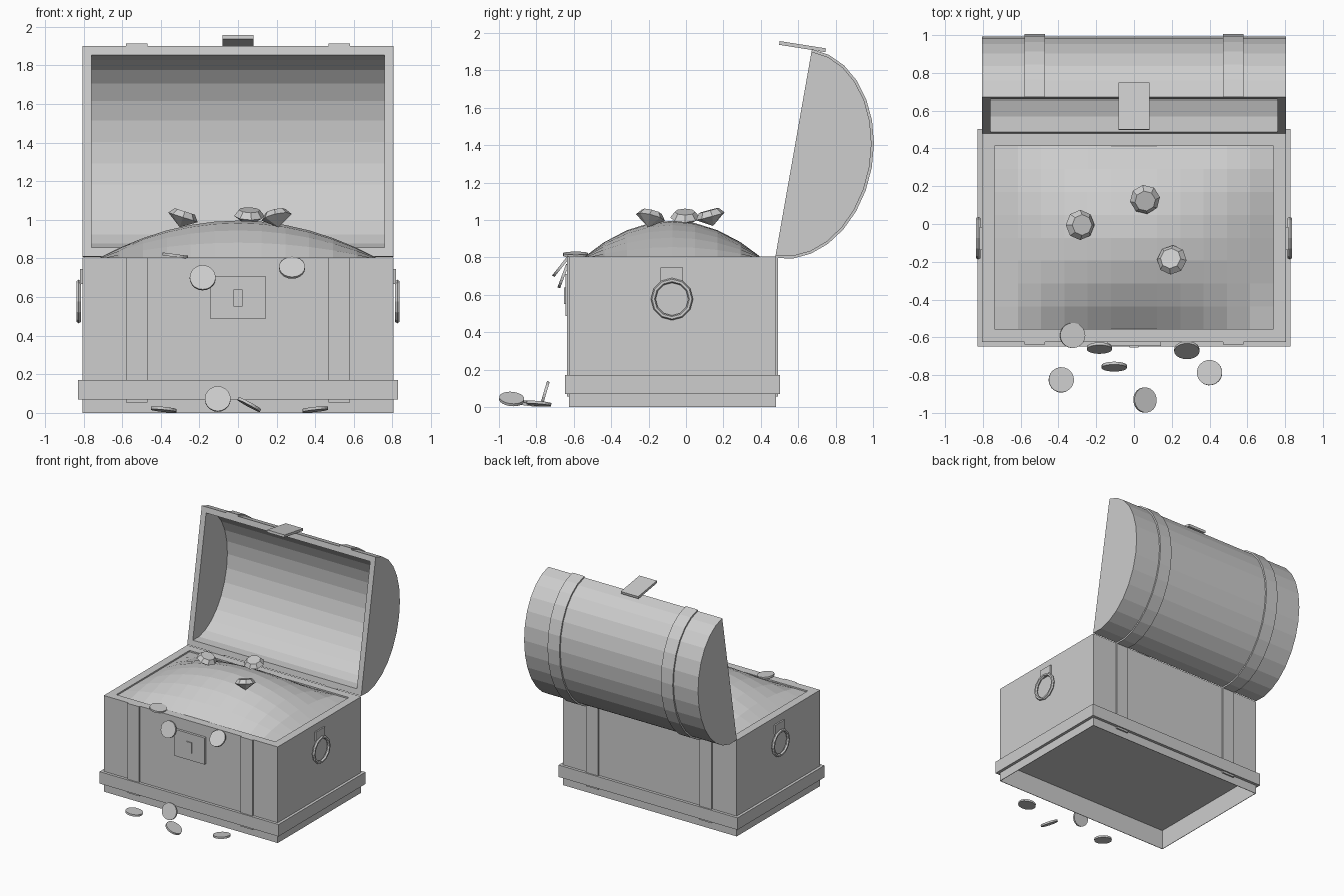
import bpy, bmesh, math
from mathutils import Vector, Matrix

if "Cube" in bpy.data.objects:
    bpy.data.objects.remove(bpy.data.objects["Cube"])

grey = bpy.data.materials.new("plain grey")
grey.use_nodes = True
grey.diffuse_color = (0.61, 0.61, 0.61, 1)
grey.node_tree.nodes["Principled BSDF"].inputs["Base Color"].default_value = grey.diffuse_color


def finish(bm, name, recalc=True):
    if recalc:
        bmesh.ops.recalc_face_normals(bm, faces=bm.faces)
    mesh = bpy.data.meshes.new(name)
    bm.to_mesh(mesh)
    bm.free()
    mesh.materials.append(grey)
    obj = bpy.data.objects.new(name, mesh)
    bpy.context.collection.objects.link(obj)
    return obj


def add_box(bm, low, high):
    low, high = Vector(low), Vector(high)
    mat = Matrix.Translation((low + high) / 2) @ Matrix.Diagonal((high - low).to_4d())
    return bmesh.ops.create_cube(bm, size=1, matrix=mat)["verts"]


def box(name, low, high):
    bm = bmesh.new()
    add_box(bm, low, high)
    return finish(bm, name)


def facing(location, normal):
    return Matrix.Translation(location) @ Vector(normal).to_track_quat("Z", "Y").to_matrix().to_4x4()


HALF, FRONT, BACK, TOP = 0.806, -0.625, 0.48, 0.805
FLOOR = 0.16

# Chest body: rim on top with a shallow well, hollow underneath
bm = bmesh.new()
add_box(bm, (-HALF, FRONT, 0), (HALF, BACK, TOP))
bm.normal_update()
for sign, rim, shift in ((1, 0.068, -0.1), (-1, 0.004, FLOOR)):
    face = next(f for f in bm.faces if f.normal.z * sign > 0.9)
    bmesh.ops.inset_region(bm, faces=[face], thickness=rim, use_even_offset=True)
    inner = bmesh.ops.extrude_face_region(bm, geom=[face])
    verts = [v for v in inner["geom"] if isinstance(v, bmesh.types.BMVert)]
    bmesh.ops.translate(bm, verts=verts, vec=(0, 0, shift))
    if face.is_valid:
        bmesh.ops.delete(bm, geom=[face], context="FACES_ONLY")
    bm.normal_update()
finish(bm, "chest_body")

# Base trim running round the body
bm = bmesh.new()
T = 0.023
for y0, y1 in ((FRONT - T, FRONT), (BACK, BACK + T)):
    add_box(bm, (-HALF - T, y0, 0.07), (HALF + T, y1, 0.17))
for x in (-HALF - T, HALF):
    add_box(bm, (x, FRONT, 0.07), (x + T, BACK, 0.17))
finish(bm, "base_trim")

# Lock plate and key slot
box("lock_plate", (-0.142, FRONT - 0.02, 0.487), (0.142, FRONT, 0.71))
box("key_slot", (-0.024, FRONT - 0.028, 0.55), (0.024, FRONT - 0.01, 0.64))

# Lid frame: half ellipse profile standing on the tilted lid plane
tilt = math.radians(10)
along = Vector((0, math.sin(tilt), math.cos(tilt)))
out = Vector((0, math.cos(tilt), -math.sin(tilt)))
centre = Vector((0, 0.575, 1.355))
CHORD, DEPTH, STEPS = 0.554, 0.412, 14


def arc(bm, x, grow):
    verts = []
    for i in range(STEPS + 1):
        a = math.pi * i / STEPS
        p = centre - along * (CHORD + grow) * math.cos(a) + out * (DEPTH + grow) * math.sin(a)
        verts.append(bm.verts.new((x, p.y, p.z)))
    return verts


def bridge(bm, one, two):
    for i in range(len(one) - 1):
        bm.faces.new((one[i], one[i + 1], two[i + 1], two[i]))


# Hollow lid
bm = bmesh.new()
outer = [arc(bm, x, 0) for x in (-HALF, HALF)]
inner = [arc(bm, x, -0.047) for x in (-0.76, 0.76)]
for pair in (outer, inner):
    bridge(bm, *pair)
    for loop in pair:
        bm.faces.new(loop)
rim = [[p[0][0], p[1][0], p[1][-1], p[0][-1], p[0][0]] for p in (outer, inner)]
bridge(bm, *rim)
finish(bm, "lid")

# Straps on the lid, front and back
for side, x in (("right", -0.525), ("left", 0.525)):
    bm = bmesh.new()
    lo, hi = x - 0.055, x + 0.055
    loops = [arc(bm, px, t) for px, t in ((lo, -0.003), (lo, 0.013), (hi, 0.013), (hi, -0.003))]
    for a, b in zip(loops, loops[1:] + loops[:1]):
        bridge(bm, a, b)
    for end in (0, -1):
        bm.faces.new([loop[end] for loop in loops])
    finish(bm, "lid_strap_" + side)
    box("front_strap_" + side, (lo, FRONT - 0.012, 0.055), (hi, FRONT, TOP))
    box("back_strap_" + side, (lo, BACK, 0.055), (hi, BACK + 0.012, TOP))

# Hasp on the lid edge
bm = bmesh.new()
hasp = add_box(bm, (-0.081, -0.125, -0.01), (0.081, 0.125, 0.01))
bmesh.ops.transform(bm, verts=hasp, matrix=Matrix.Translation((0, 0.623, 1.927))
                    @ Matrix.Rotation(-math.radians(9), 4, "X"))
finish(bm, "hasp")

# Side handles: mounting plate and ring
for side, s in (("left", 1), ("right", -1)):
    xs = sorted((s * HALF, s * (HALF + 0.012)))
    box("handle_plate_" + side, (xs[0], -0.137, 0.668), (xs[1], -0.015, 0.745))
    bpy.ops.mesh.primitive_torus_add(major_segments=12, minor_segments=6, major_radius=0.1,
                                     minor_radius=0.013, location=(s * 0.825, -0.075, 0.577),
                                     rotation=(0, math.pi / 2, 0))
    ring = bpy.context.object
    ring.name = "handle_ring_" + side
    ring.data.materials.append(grey)

# Treasure mound
bm = bmesh.new()
bmesh.ops.create_grid(bm, x_segments=12, y_segments=8, size=1)
for v in bm.verts:
    u, w = v.co.x, v.co.y
    v.co = (u * 0.738, -0.073 + w * 0.485, 0.793 + 0.203 * (1 - u * u) * (1 - w * w))
finish(bm, "treasure_mound", recalc=False)

# Cut gems: table, girdle and point
gems = [((-0.285, -0.005, 1.013), (0.33, 0.0, 1)),
        ((0.058, 0.13, 1.02), (0.04, -0.27, 1)),
        ((0.2, -0.19, 1.013), (-0.22, 0.25, 1))]
for n, (place, normal) in enumerate(gems):
    bm = bmesh.new()
    for r1, r2, z in ((0.08, 0.055, 0.016), (0, 0.08, -0.027)):
        bmesh.ops.create_cone(bm, cap_ends=False, segments=8, radius1=r1, radius2=r2,
                              depth=abs(z) * 2, matrix=Matrix.Translation((0, 0, z)))
    bmesh.ops.remove_doubles(bm, verts=bm.verts, dist=0.001)
    bmesh.ops.holes_fill(bm, edges=bm.edges, sides=8)
    bm.transform(facing(place, normal))
    finish(bm, f"gem_{n + 1}")

# Coins spilling over the front and lying on the ground
coins = [((-0.325, -0.59, 0.815), (0.13, 0, 1)),
         ((-0.183, -0.657, 0.7), (0, -0.94, 0.35)),
         ((0.28, -0.668, 0.752), (0, -0.78, 0.62)),
         ((-0.385, -0.825, 0.018), (0.1, 0.09, 1)),
         ((0.4, -0.787, 0.018), (-0.1, 0.09, 1)),
         ((-0.105, -0.755, 0.072), (0, -0.95, 0.28)),
         ((0.058, -0.932, 0.043), (0.48, 0.08, 0.88))]
for n, (place, normal) in enumerate(coins):
    bm = bmesh.new()
    bmesh.ops.create_cone(bm, cap_ends=True, segments=20, radius1=0.067, radius2=0.067,
                          depth=0.015, matrix=facing(place, normal))
    finish(bm, f"coin_{n + 1}")
